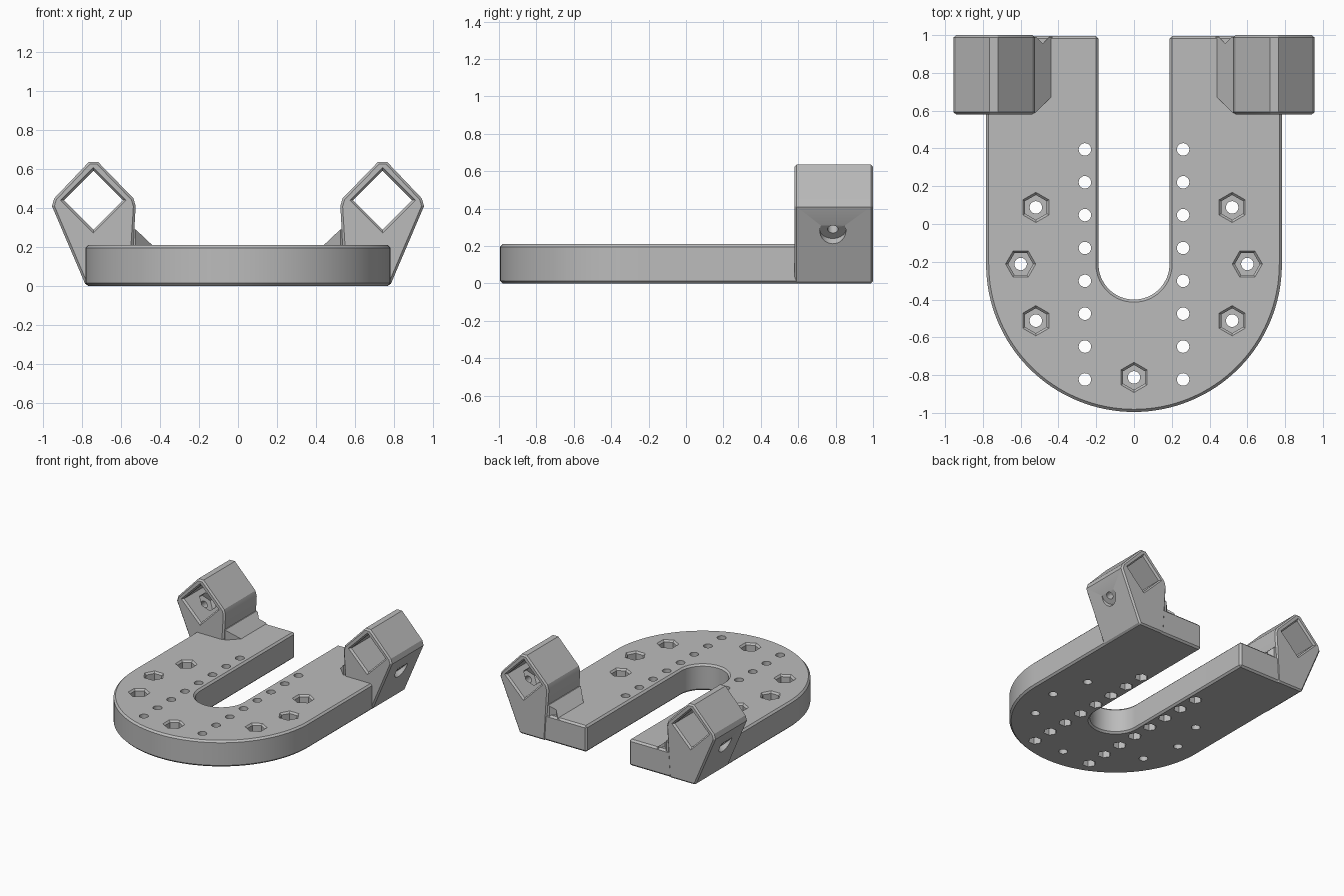
import bpy
import bmesh
from math import cos, sin, pi, radians
from mathutils import Vector

cube = bpy.data.objects.get("Cube")
if cube:
    bpy.data.objects.remove(cube, do_unlink=True)

grey = bpy.data.materials.new("plain_grey")
grey.use_nodes = True
grey.diffuse_color = (0.5, 0.5, 0.5, 1)
grey.node_tree.nodes["Principled BSDF"].inputs["Base Color"].default_value = (0.5, 0.5, 0.5, 1)


def make_object(name, bm):
    bmesh.ops.recalc_face_normals(bm, faces=bm.faces)
    mesh = bpy.data.meshes.new(name)
    bm.to_mesh(mesh)
    bm.free()
    mesh.materials.append(grey)
    obj = bpy.data.objects.new(name, mesh)
    bpy.context.collection.objects.link(obj)
    return obj


def activate(obj):
    bpy.ops.object.select_all(action='DESELECT')
    obj.select_set(True)
    bpy.context.view_layer.objects.active = obj


def boolean(target, tool, operation):
    """Combine the target with a tool object, then discard the tool."""
    tool.hide_render = True
    mod = target.modifiers.new("boolean", 'BOOLEAN')
    mod.operation = operation
    mod.solver = 'EXACT'
    mod.object = tool
    activate(target)
    bpy.ops.object.modifier_apply(modifier=mod.name)
    bpy.data.objects.remove(tool, do_unlink=True)


def chamfered_prism(name, points, direction, chamfer):
    """Extrude an outline and chamfer its sharp edges."""
    bm = bmesh.new()
    face = bm.faces.new([bm.verts.new(p) for p in points])
    new = bmesh.ops.extrude_face_region(bm, geom=[face])["geom"]
    bmesh.ops.translate(bm, vec=direction, verts=[v for v in new if isinstance(v, bmesh.types.BMVert)])
    bmesh.ops.recalc_face_normals(bm, faces=bm.faces)
    sharp = [e for e in bm.edges if e.calc_face_angle(0) > radians(60)]
    bmesh.ops.bevel(bm, geom=sharp, offset=chamfer, segments=1, affect='EDGES')
    return make_object(name, bm)


def stack(bm, sides, rings, origin, axis, ref):
    """Loft regular polygons given as (radius, distance along axis)."""
    origin, axis, u = Vector(origin), Vector(axis).normalized(), Vector(ref).normalized()
    v = axis.cross(u)
    loops = []
    for r, d in rings:
        loops.append([bm.verts.new(origin + axis * d
                                   + u * r * cos(2 * pi * i / sides)
                                   + v * r * sin(2 * pi * i / sides)) for i in range(sides)])
    for a, b in zip(loops, loops[1:]):
        for i in range(sides):
            j = (i + 1) % sides
            bm.faces.new((a[i], a[j], b[j], b[i]))
    bm.faces.new(loops[0][::-1])
    bm.faces.new(loops[-1])


UP, X, Y = (0, 0, 1), (1, 0, 0), (0, 1, 0)
ARC_Y, OUTER, SLOT, END, THICK = -0.212, 0.783, 0.188, 0.995, 0.21

# U-shaped plate
outline = [(OUTER, END, 0), (SLOT, END, 0)]
outline += [(SLOT * cos(pi * i / 32), ARC_Y - SLOT * sin(pi * i / 32), 0) for i in range(33)]
outline += [(-SLOT, END, 0), (-OUTER, END, 0)]
outline += [(-OUTER * cos(pi * i / 64), ARC_Y - OUTER * sin(pi * i / 64), 0) for i in range(65)]
plate = chamfered_prism("base_plate", outline, (0, 0, THICK), 0.014)

# Radial bolt positions around the arc, and two straight rows
bolts = []
for deg in (30, 0, -30, -90, -150, 180, 150):
    ref = Vector((cos(radians(deg)), sin(radians(deg)), 0))
    bolts.append((ref * 0.6 + Vector((0, ARC_Y, 0)), ref))
rows = [(s * 0.26, 0.395 - 0.174 * i, 0) for s in (-1, 1) for i in range(8)]

# Round through holes
bm = bmesh.new()
for p in [b[0] for b in bolts] + rows:
    stack(bm, 24, [(0.033, -0.1), (0.033, 0.3)], p, UP, X)
boolean(plate, make_object("round_hole_cutter", bm), 'DIFFERENCE')

# Flared hex pockets on top, small hex pockets underneath
bm = bmesh.new()
for p, ref in bolts:
    stack(bm, 6, [(0.066, 0.11), (0.066, THICK - 0.014), (0.08, THICK), (0.08, 0.3)], p, UP, ref)
for p in rows:
    stack(bm, 6, [(0.05, -0.1), (0.05, 0.08)], p, UP, X)
boolean(plate, make_object("hex_pocket_cutter", bm), 'DIFFERENCE')

# Tube clamps, mirrored left and right
profile = [(0.55, 0), (0.78, 0), (0.955, 0.41), (0.943, 0.45), (0.765, 0.637),
           (0.719, 0.637), (0.537, 0.45), (0.525, 0.41)]
FRONT, BACK = 0.58, 1.0
parts = [plate]
for name, s in (("left", 1), ("right", -1)):
    clamp = chamfered_prism(name + "_clamp", [(s * x, FRONT, z) for x, z in profile],
                            (0, BACK - FRONT, 0), 0.012)

    # Sloped gusset against the inner wall
    bm = bmesh.new()
    for x, y, z in ((0.56, 0.61, 0.29), (0.525, 0.585, 0.29), (0.43, 0.68, 0.2)):
        for yy in (y, 0.99):
            for zz in (z, 0.1):
                bm.verts.new((s * x, yy, zz))
    bmesh.ops.convex_hull(bm, input=bm.verts)
    boolean(clamp, make_object("gusset", bm), 'UNION')

    # Diamond tunnel, screw head recess and corner notch
    centre, screw = (s * 0.742, 0, 0.44), (s, 0, -1)
    middle = (s * 0.742, 0.785, 0.44)
    bm = bmesh.new()
    stack(bm, 4, [(0.168, FRONT - 0.05), (0.168, FRONT), (0.152, FRONT + 0.015),
                  (0.152, BACK - 0.015), (0.168, BACK), (0.168, BACK + 0.05)], centre, Y, UP)
    stack(bm, 32, [(0.07, 0.212), (0.07, 0.4)], middle, screw, Y)
    stack(bm, 4, [(0.04, 0.19), (0.04, 0.4)], (s * 0.483, 0.995, 0), UP, Y)
    boolean(clamp, make_object("tunnel_cutter", bm), 'DIFFERENCE')

    # Nut trap inside the tunnel
    bm = bmesh.new()
    stack(bm, 6, [(0.075, 0.05), (0.075, 0.15)], middle, screw, Y)
    boolean(clamp, make_object("nut_cutter", bm), 'DIFFERENCE')

    # Screw hole
    bm = bmesh.new()
    stack(bm, 24, [(0.028, 0.08), (0.028, 0.25)], middle, screw, Y)
    boolean(clamp, make_object("screw_cutter", bm), 'DIFFERENCE')
    parts.append(clamp)

# Smooth curves, sharp corners
for obj in parts:
    activate(obj)
    bpy.ops.object.shade_smooth_by_angle(angle=radians(25))
